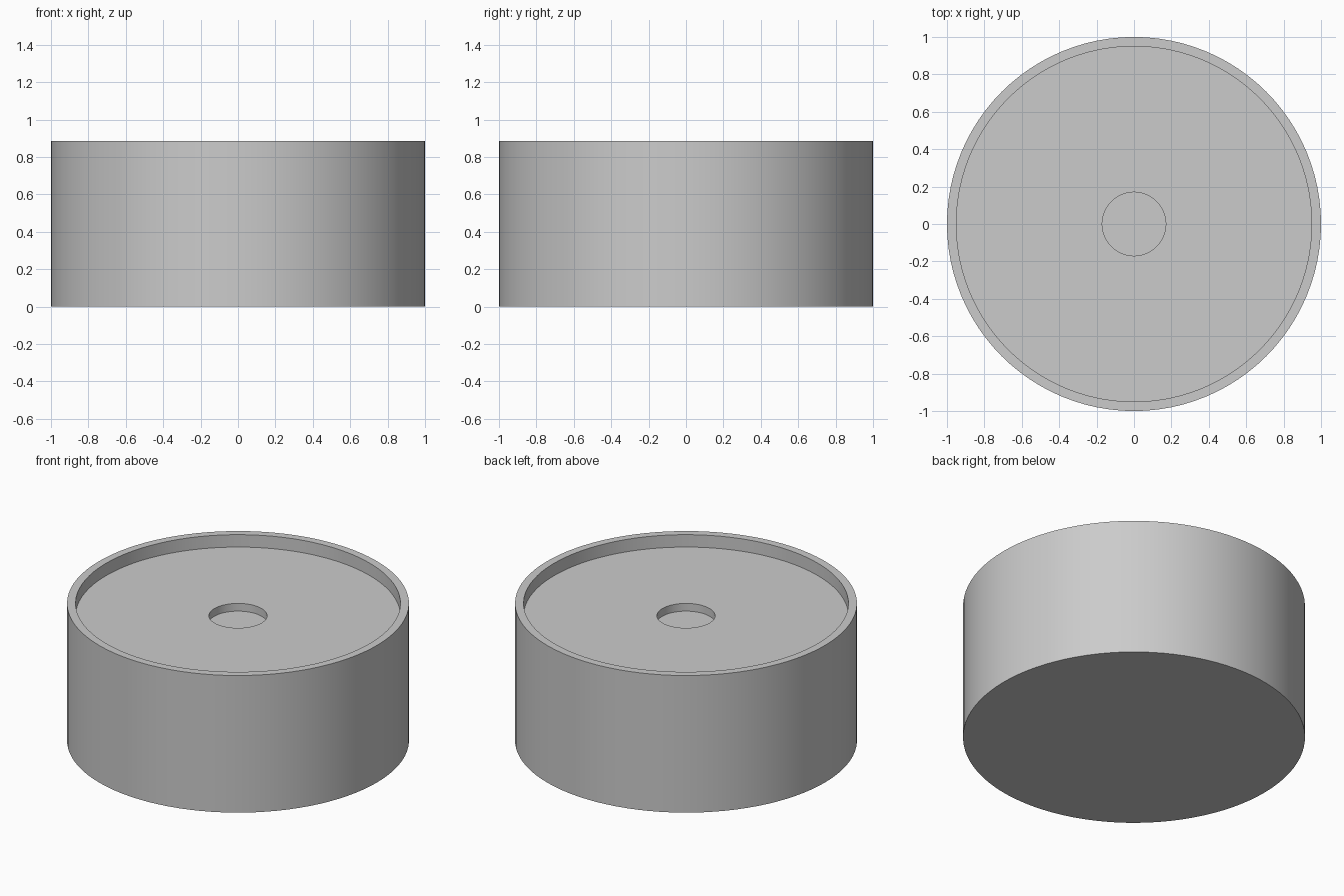
import bpy
import bmesh
from math import radians

SEGMENTS = 96

cube = bpy.data.objects.get("Cube")
if cube:
    bpy.data.objects.remove(cube, do_unlink=True)

# Plain grey material
grey = bpy.data.materials.new("plain_grey")
grey.use_nodes = True
colour = (0.6, 0.6, 0.6, 1)
grey.diffuse_color = colour
grey.node_tree.nodes["Principled BSDF"].inputs["Base Color"].default_value = colour


def lathe(name, profile):
    """Turn (radius, height) points about z and cap both ends."""
    bm = bmesh.new()
    verts = [bm.verts.new((r, 0, z)) for r, z in profile]
    edges = [bm.edges.new(pair) for pair in zip(verts, verts[1:])]
    bmesh.ops.spin(bm, geom=verts + edges, cent=(0, 0, 0), axis=(0, 0, 1),
                   angle=radians(360), steps=SEGMENTS, use_duplicate=False)
    bmesh.ops.remove_doubles(bm, verts=bm.verts, dist=0.0001)
    bmesh.ops.holes_fill(bm, edges=[e for e in bm.edges if e.is_boundary], sides=0)
    bmesh.ops.recalc_face_normals(bm, faces=bm.faces)
    mesh = bpy.data.meshes.new(name)
    bm.to_mesh(mesh)
    bm.free()
    mesh.materials.append(grey)
    obj = bpy.data.objects.new(name, mesh)
    bpy.context.collection.objects.link(obj)
    bpy.ops.object.select_all(action="DESELECT")
    obj.select_set(True)
    bpy.context.view_layer.objects.active = obj
    bpy.ops.object.shade_smooth_by_angle(angle=radians(30))
    return obj


# Solid drum: outer wall, raised rim, recessed top and round centre pocket
HEIGHT = 0.885
FLOOR = HEIGHT - 0.08
POCKET = FLOOR - 0.05
lathe("drum_body", [(1, 0), (1, HEIGHT), (0.95, HEIGHT), (0.95, FLOOR),
                    (0.17, FLOOR), (0.17, POCKET)])
